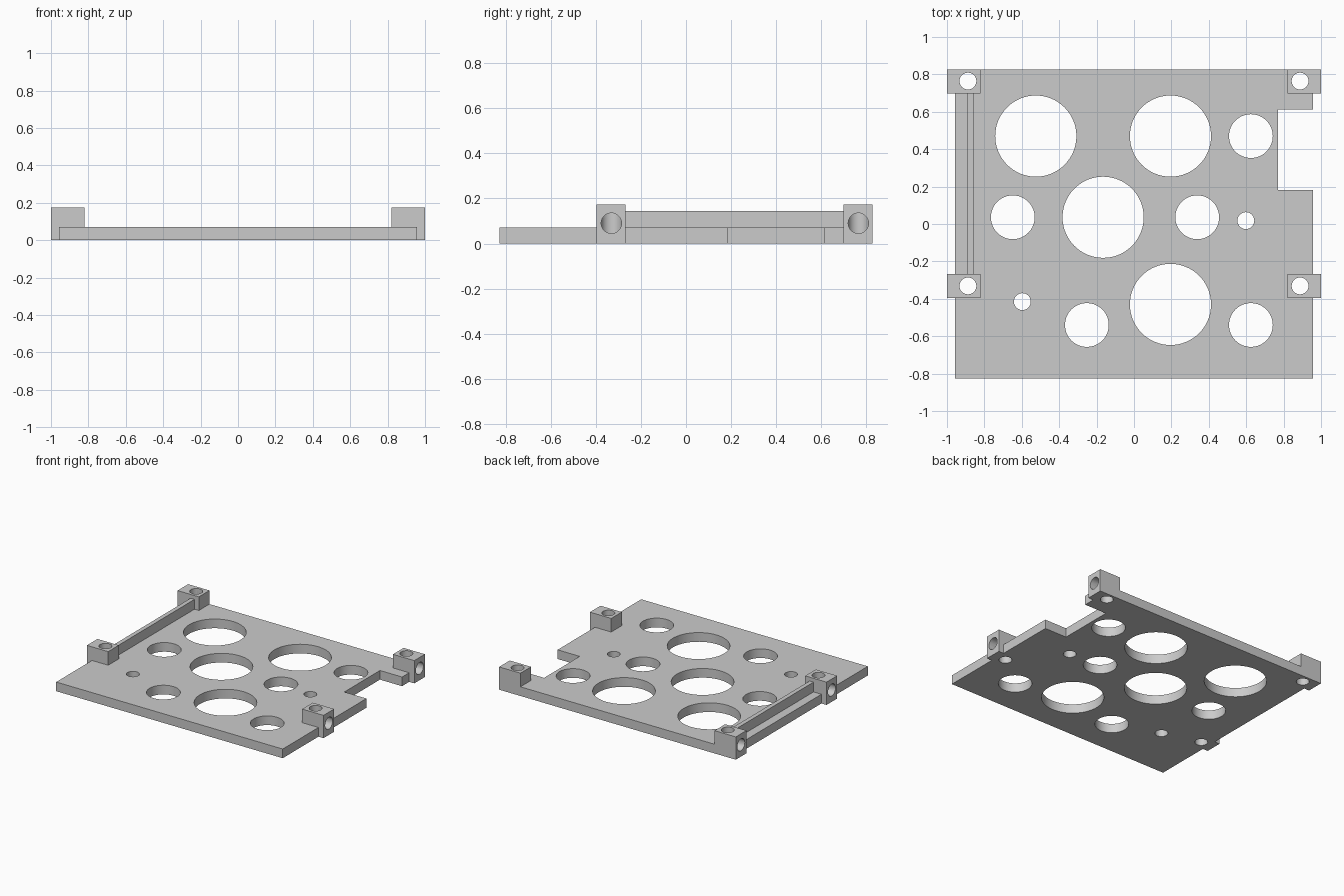
import bpy, bmesh, math
from mathutils import Matrix, Vector

cube = bpy.data.objects.get("Cube")
if cube:
    bpy.data.objects.remove(cube, do_unlink=True)

# Single grey finish
grey = bpy.data.materials.new("light_grey")
grey.use_nodes = True
colour = (0.6, 0.6, 0.6, 1)
grey.diffuse_color = colour
grey.node_tree.nodes["Principled BSDF"].inputs["Base Color"].default_value = colour


def make_object(name, bm):
    bmesh.ops.recalc_face_normals(bm, faces=bm.faces)
    mesh = bpy.data.meshes.new(name)
    bm.to_mesh(mesh)
    bm.free()
    mesh.materials.append(grey)
    obj = bpy.data.objects.new(name, mesh)
    bpy.context.collection.objects.link(obj)
    return obj


def add_box(bm, low, high):
    low, high = Vector(low), Vector(high)
    matrix = Matrix.Translation((low + high) / 2) @ Matrix.Diagonal((*(high - low), 1))
    bmesh.ops.create_cube(bm, size=1, matrix=matrix)


def add_cylinder(bm, centre, radius, depth, turn=Matrix()):
    bmesh.ops.create_cone(bm, cap_ends=True, segments=64, radius1=radius, radius2=radius,
                          depth=depth, matrix=Matrix.Translation(centre) @ turn)


def combine(target, tool, operation):
    mod = target.modifiers.new(tool.name, 'BOOLEAN')
    mod.operation = operation
    mod.solver = 'EXACT'
    mod.object = tool
    tool.hide_render = True
    bpy.context.view_layer.objects.active = target
    bpy.ops.object.modifier_apply(modifier=mod.name)
    bpy.data.objects.remove(tool, do_unlink=True)


# Flat plate with a notch in its left edge
W, D, T = 0.957, 0.827, 0.07
outline = [(-W, -D), (W, -D), (W, 0.183), (0.77, 0.183),
           (0.77, 0.613), (W, 0.613), (W, D), (-W, D)]
bm = bmesh.new()
face = bm.faces.new([bm.verts.new((x, y, 0)) for x, y in outline])
extruded = bmesh.ops.extrude_face_region(bm, geom=[face])["geom"]
bmesh.ops.translate(bm, vec=(0, 0, T), verts=[v for v in extruded if isinstance(v, bmesh.types.BMVert)])
plate = make_object("mounting_plate", bm)

# Four fixing blocks
block_spans = [(-0.396, -0.268), (0.699, D)]
bm = bmesh.new()
for y0, y1 in block_spans:
    for x0 in (-1, 0.82):
        add_box(bm, (x0, y0, 0), (x0 + 0.18, y1, 0.174))
combine(plate, make_object("fixing_blocks", bm), 'UNION')

# Rail between the right-hand blocks
bm = bmesh.new()
add_box(bm, (-0.89, -0.28, 0.03), (-0.857, 0.71, 0.145))
combine(plate, make_object("side_rail", bm), 'UNION')

# Vertical holes: large, medium and small, plus one through each block
holes = {
    0.217: [(-0.525, 0.47), (0.195, 0.47), (-0.165, 0.036), (0.195, -0.43)],
    0.117: [(0.625, 0.47), (-0.648, 0.036), (0.338, 0.036), (-0.252, -0.54), (0.625, -0.54)],
    0.045: [(0.598, 0.018), (-0.597, -0.415)],
}
block_holes = [(side * 0.888, y) for side in (-1, 1) for y in (-0.331, 0.764)]
holes[0.045] += block_holes
bm = bmesh.new()
for radius, centres in holes.items():
    for x, y in centres:
        add_cylinder(bm, (x, y, 0.1), radius, 0.5)
combine(plate, make_object("vertical_drill", bm), 'DIFFERENCE')

# Blind side holes meeting the block holes
bm = bmesh.new()
for x, y in block_holes:
    side = math.copysign(1, x)
    add_cylinder(bm, (x + side * 0.1, y, 0.09), 0.045, 0.2, Matrix.Rotation(math.pi / 2, 4, 'Y'))
combine(plate, make_object("side_drill", bm), 'DIFFERENCE')

# Smooth hole walls, sharp edges
bpy.ops.object.select_all(action='DESELECT')
plate.select_set(True)
bpy.context.view_layer.objects.active = plate
bpy.ops.object.shade_smooth_by_angle(angle=math.radians(30))
